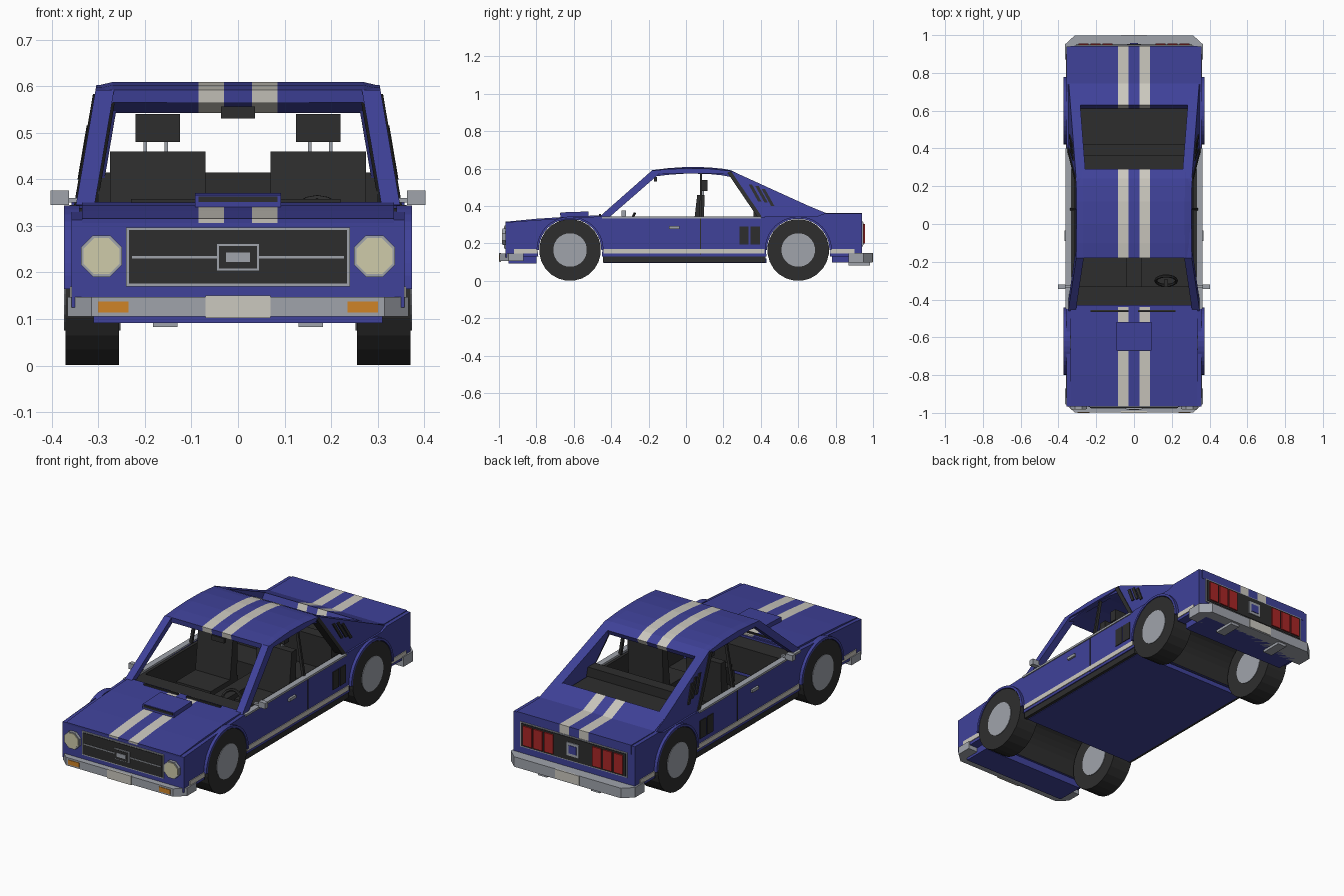
import bpy, bmesh
from math import sin, cos, pi
from mathutils import Matrix

cube = bpy.data.objects.get("Cube")
if cube:
    bpy.data.objects.remove(cube, do_unlink=True)

PALETTE = {
    "body blue": (.05, .054, .32),
    "trim black": (.027, .027, .027),
    "stripe cream": (.6, .58, .52),
    "chrome grey": (.35, .37, .41),
    "lamp cream": (.62, .6, .4),
    "indicator orange": (.62, .23, .02),
    "tail red": (.4, .02, .02),
}
MATS = {}
for label, colour in PALETTE.items():
    mat = bpy.data.materials.new(label)
    mat.use_nodes = True
    mat.diffuse_color = (*colour, 1)
    mat.node_tree.nodes["Principled BSDF"].inputs["Base Color"].default_value = (*colour, 1)
    MATS[label] = mat
BLUE, BLACK, CREAM, GREY, LAMP, ORANGE, RED = PALETTE


def finish(name, bm, materials, mirror=False, recalc=True):
    """Turn a bmesh into a named object, optionally mirrored across x."""
    if recalc:
        bmesh.ops.recalc_face_normals(bm, faces=bm.faces)
    mesh = bpy.data.meshes.new(name)
    bm.to_mesh(mesh)
    bm.free()
    for label in materials:
        mesh.materials.append(MATS[label])
    obj = bpy.data.objects.new(name, mesh)
    bpy.context.scene.collection.objects.link(obj)
    if mirror:
        obj.modifiers.new("mirror", 'MIRROR')
    return obj


def loft(name, ring_a, ring_b, materials, mirror=False, rule=None):
    """Closed solid between two matching outlines."""
    bm = bmesh.new()
    a = [bm.verts.new(p) for p in ring_a]
    b = [bm.verts.new(p) for p in ring_b]
    bm.faces.new(a)
    bm.faces.new(b[::-1])
    for i in range(len(a)):
        j = (i + 1) % len(a)
        bm.faces.new((a[i], b[i], b[j], a[j]))
    bm.normal_update()
    if rule:
        for f in bm.faces:
            f.material_index = rule(f)
    return finish(name, bm, materials, mirror)


def box(name, xs, ys, zs, material, mirror=False):
    (x, X), (y, Y) = xs, ys
    outline = [(x, y), (X, y), (X, Y), (x, Y)]
    return plan(name, outline, zs, material, mirror)


def plan(name, outline, zs, material, mirror=False):
    """Top outline (x, y) raised between two heights."""
    rings = [[(x, y, z) for x, y in outline] for z in zs]
    return loft(name, *rings, [material], mirror)


def side(name, outline, xs, materials, mirror=False, rule=None):
    """Side outline (y, z) extruded across x."""
    rings = [[(x, y, z) for y, z in outline] for x in xs]
    return loft(name, *rings, materials, mirror, rule)


def cabin_x(z):
    return .347 - .17 * (z - .35)


def cabin_slab(name, outline, thick, material, outset=0):
    """Side outline leaning inward with the cabin walls."""
    rings = [[(cabin_x(z) + d, y, z) for y, z in outline] for d in (outset, outset - thick)]
    return loft(name, *rings, [material], mirror=True)


def striped(name, path, half_width, thick, drop=0):
    """Panel following a (y, z) path with two cream stripes along it."""
    bm = bmesh.new()
    rows = []
    for y, z in path:
        w = half_width(z)
        half = [.03, .085, w - .035, w]
        xs = [-x for x in half[::-1]] + half
        rows.append([bm.verts.new((x, y, z - (drop if abs(x) == w else 0))) for x in xs])
    for r, s in zip(rows, rows[1:]):
        for i in range(len(r) - 1):
            f = bm.faces.new((r[i], r[i + 1], s[i + 1], s[i]))
            f.material_index = int(i in (2, 4))
    obj = finish(name, bm, [BLUE, CREAM], recalc=False)
    mod = obj.modifiers.new("thickness", 'SOLIDIFY')
    mod.thickness, mod.offset = thick, -1
    return obj


def drum(name, radius, depth, sides, centre, axis, material, mirror=True):
    bm = bmesh.new()
    bmesh.ops.create_cone(bm, cap_ends=True, segments=sides, radius1=radius, radius2=radius, depth=depth)
    turn = Matrix.Rotation(pi / 2, 4, axis) @ Matrix.Rotation(pi / sides, 4, 'Z')
    bm.transform(Matrix.Translation(centre) @ turn)
    return finish(name, bm, [material], mirror)


def arc(cy, radius, start=pi, end=0, steps=20):
    angles = [start + (end - start) * i / steps for i in range(steps + 1)]
    return [(cy + radius * cos(t), AXLE + radius * sin(t)) for t in angles]


AXLE, FRONT, REAR = .165, -.62, .6
ARCH = .173


def well_rule(f):
    """Black inside the wheel arches."""
    c = f.calc_center_median()
    near = min(((c.y - w) ** 2 + (c.z - AXLE) ** 2) ** .5 for w in (FRONT, REAR))
    return int(abs(f.normal.x) < .5 and near < ARCH + .002)


# Front and rear body blocks with full-width wheel wells
low = -.2
nose = [(-.43, .345), (-.965, .313), (-.965, .125)] + arc(FRONT, ARCH, pi - low, low) + [(-.43, .13)]
side("front_body", nose, (-.357, .357), [BLUE, BLACK], rule=well_rule)
tail = [(.94, .36), (.74, .36), (.7, .345), (.42, .345), (.42, .13)] + arc(REAR, ARCH, pi - low, low) + [(.94, .13)]
side("rear_body", tail, (-.357, .357), [BLUE, BLACK], rule=well_rule)
box("front_chin", (-.31, .31), (-.95, -.8), (.092, .13), BLUE)
box("rear_chin", (-.31, .31), (.78, .94), (.097, .135), BLUE)

# Doors, floor and sills
box("door", (.33, .357), (-.435, .425), (.13, .34), BLUE, True)
box("door_lining", (.315, .331), (-.43, .42), (.12, .335), BLACK, True)
box("floor", (-.335, .335), (-.44, .43), (.095, .12), BLUE)
box("carpet", (-.33, .33), (-.43, .42), (.119, .13), BLACK)
box("sill", (.33, .352), (-.445, .425), (.098, .14), BLACK, True)
box("door_seam", (.35, .36), (.076, .08), (.14, .335), BLACK, True)
box("belt_trim", (.33, .362), (-.45, .4), (.334, .345), GREY, True)
box("door_handle", (.35, .368), (-.09, -.035), (.278, .293), GREY, True)
for part, ys in (("front", (-.92, -.795)), ("door", (-.44, .42)), ("rear", (.775, .9))):
    box(part + "_side_stripe", (.35, .361), ys, (.145, .17), CREAM, True)
for y in (.285, .345):
    box("side_vent", (.35, .361), (y, y + .05), (.195, .29), BLACK, True)

# Wheels and arch lips
for part, cy in (("front", FRONT), ("rear", REAR)):
    drum(part + "_tyre", .165, .115, 24, (.313, cy, AXLE), 'Y', BLACK)
    drum(part + "_hub", .09, .121, 24, (.313, cy, AXLE), 'Y', GREY)
    lip = arc(cy, ARCH + .006) + arc(cy, ARCH - .006, 0, pi)
    side(part + "_arch_lip", lip, (.34, .373), [BLUE], True)

# Hood, roof and rear deck with stripes
striped("hood", [(-.966, .316), (-.8, .332), (-.6, .345), (-.44, .351)], lambda z: .335, .02)
roof = [(-.18, .592), (-.1, .602), (0, .609), (.12, .607), (.2, .599), (.24, .591), (.29, .567)]
striped("roof", roof, cabin_x, .028, .008)
striped("rear_deck", [(.63, .411), (.745, .364), (.942, .364)], lambda z: .337, .05)
scoop = [(-.67, .33), (-.67, .366), (-.52, .371), (-.52, .34)]
side("hood_scoop", scoop, (-.092, .092), [BLUE])
box("scoop_mouth", (-.085, .085), (-.673, -.66), (.351, .363), BLACK)

# Cabin pillars and sails
cabin_slab("front_pillar", [(-.46, .345), (-.18, .592), (-.14, .575), (-.41, .34)], .04, BLUE)
rail = [(-.18, .59), (-.1, .597), (0, .602), (.12, .6), (.24, .588), (.23, .573), (-.15, .573)]
cabin_slab("roof_rail", rail, .035, BLUE)
cabin_slab("rear_sail", [(.24, .59), (.745, .36), (.74, .34), (.4, .34)], .052, BLUE)
cabin_slab("window_edge", [(.22, .58), (.243, .583), (.405, .344), (.38, .344)], .05, BLACK, .004)
cabin_slab("middle_pillar", [(.072, .34), (.076, .58), (.086, .58), (.086, .34)], .015, BLACK, -.01)
for y, z in ((.335, .515), (.37, .508), (.405, .49)):
    slot = [(y, z), (y + .018, z), (y + .068, z - .09), (y + .05, z - .09)]
    cabin_slab("sail_louvre", slot, .015, BLACK, .006)

# Interior
box("dashboard", (-.315, .315), (-.435, -.33), (.2, .335), BLACK)
box("console", (-.04, .04), (-.35, .2), (.13, .23), BLACK)
box("seat_cushion", (.07, .275), (-.13, .1), (.13, .23), BLACK, True)
back = [(.03, .2), (.06, .46), (.1, .46), (.09, .2)]
side("seat_back", back, (.07, .275), [BLACK], True)
box("headrest", (.125, .22), (.075, .115), (.48, .54), BLACK, True)
for x in (.15, .195):
    box("headrest_post", (x, x + .008), (.085, .095), (.45, .485), GREY, True)
box("rear_bench", (-.3, .3), (.2, .37), (.13, .25), BLACK)
box("rear_bench_back", (-.3, .3), (.36, .42), (.13, .415), BLACK)
box("parcel_shelf", (-.285, .285), (.42, .64), (.34, .365), BLACK)
box("inner_mirror", (-.037, .037), (-.17, -.155), (.53, .556), BLACK)
bpy.ops.mesh.primitive_torus_add(major_radius=.055, minor_radius=.008, major_segments=16,
                                 minor_segments=6, location=(.17, -.3, .31), rotation=(1.1, 0, 0))
bpy.context.object.name = "steering_wheel"
bpy.context.object.data.materials.append(MATS[BLACK])
box("steering_column", (.16, .18), (-.35, -.295), (.295, .315), BLACK)
for x in (-.23, .02):
    box("wiper", (x, x + .2), (-.465, -.455), (.345, .358), BLACK)

# Door mirrors
box("mirror_arm", (.33, .37), (-.34, -.325), (.35, .36), GREY, True)
box("mirror_shell", (.363, .402), (-.345, -.32), (.345, .376), GREY, True)

# Front grille and lamps
box("grille_frame", (-.24, .24), (-.97, -.96), (.17, .297), GREY)
box("grille", (-.234, .234), (-.973, -.96), (.176, .291), BLACK)
box("grille_bar", (-.228, .228), (-.976, -.97), (.23, .235), GREY)
box("grille_centre_frame", (-.046, .046), (-.979, -.97), (.203, .262), GREY)
box("grille_centre", (-.041, .041), (-.981, -.97), (.208, .257), BLACK)
box("grille_centre_bar", (-.026, .026), (-.984, -.97), (.222, .243), GREY)
drum("headlamp_ring", .048, .03, 8, (.293, -.965, .235), 'X', GREY)
drum("headlamp_lens", .042, .036, 8, (.293, -.965, .235), 'X', LAMP)

# Bumpers, number plates and indicators
for part, s, zs in (("front", -1, (.105, .147)), ("rear", 1, (.097, .15))):
    half = [(.366, .87), (.366, .95), (.315, .997)]
    outline = [(x, s * y) for x, y in half] + [(-x, s * y) for x, y in half[::-1]]
    plan(part + "_bumper", outline, zs, GREY)
    box(part + "_number_plate", (-.07, .07), (s * .99, s), (.102, .15), CREAM)
box("indicator", (.235, .3), (-1, -.99), (.114, .138), ORANGE, True)
box("exhaust", (.13, .182), (.87, .985), (.083, .1), GREY, True)

# Tail panel and lamps
box("tail_frame", (-.315, .315), (.93, .945), (.185, .318), GREY)
box("tail_panel", (-.308, .308), (.93, .949), (.191, .312), BLACK)
for x in (.115, .178, .241):
    box("tail_lamp", (x, x + .053), (.94, .956), (.2, .303), RED, True)
box("tail_centre_frame", (-.036, .036), (.94, .954), (.217, .287), GREY)
box("tail_centre", (-.022, .022), (.94, .957), (.231, .273), BLUE)
